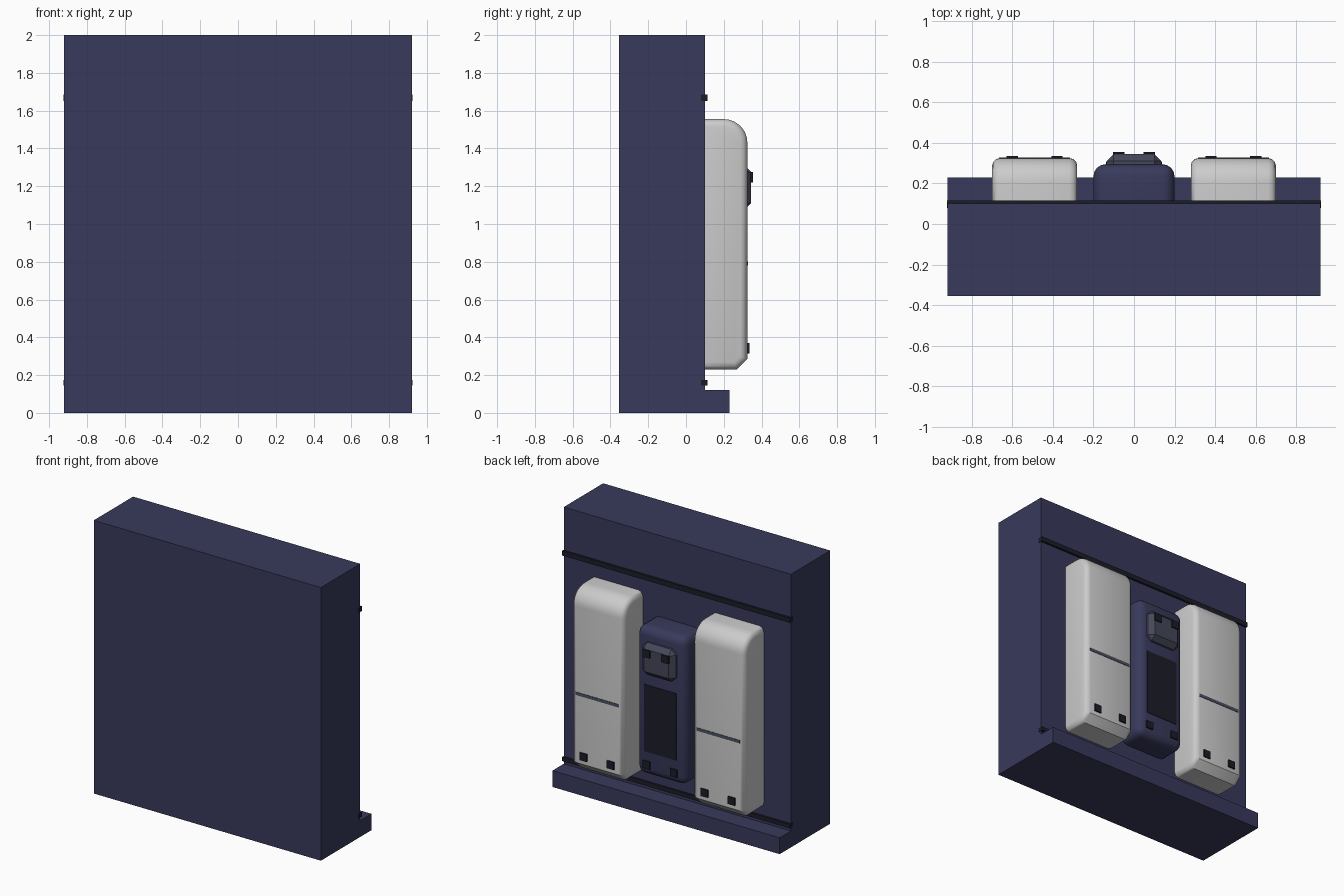
import bpy, bmesh
from math import sin, cos, pi, radians

if "Cube" in bpy.data.objects:
    bpy.data.objects.remove(bpy.data.objects["Cube"])


def material(name, rgb):
    m = bpy.data.materials.new(name)
    m.diffuse_color = (*rgb, 1)
    m.use_nodes = True
    m.node_tree.nodes["Principled BSDF"].inputs["Base Color"].default_value = m.diffuse_color
    return m


NAVY = material("navy", (0.040, 0.042, 0.105))
SLATE = material("slate", (0.060, 0.062, 0.100))
DARK = material("dark", (0.012, 0.012, 0.022))
LINE = material("line", (0.070, 0.080, 0.130))


def finish(bm, name, mat=None, smooth=False):
    bmesh.ops.recalc_face_normals(bm, faces=bm.faces)
    mesh = bpy.data.meshes.new(name)
    bm.to_mesh(mesh)
    bm.free()
    ob = bpy.data.objects.new(name, mesh)
    bpy.context.collection.objects.link(ob)
    if mat:
        mesh.materials.append(mat)
    if smooth:
        bpy.ops.object.select_all(action='DESELECT')
        ob.select_set(True)
        bpy.context.view_layer.objects.active = ob
        bpy.ops.object.shade_smooth_by_angle(angle=radians(32))
    return ob


def box(name, x, y, z, mat=None, bevel=0, segments=1):
    """Box from (min, max) ranges, with optional bevel on all edges."""
    bm = bmesh.new()
    bmesh.ops.create_cube(bm, size=1)
    for v in bm.verts:
        v.co = [r[0] + (c + 0.5) * (r[1] - r[0]) for r, c in zip((x, y, z), v.co)]
    if bevel:
        bmesh.ops.bevel(bm, geom=bm.edges[:], offset=bevel, segments=segments,
                        profile=0.5, affect='EDGES')
    return finish(bm, name, mat, segments > 1)


def extrude_x(name, profile, x0, x1, mat=None, bevel=0, segments=1):
    """Extrude a (y, z) profile along x; bevel rounds the two end outlines."""
    bm = bmesh.new()
    face = bm.faces.new([bm.verts.new((x0, y, z)) for y, z in profile])
    new = bmesh.ops.extrude_face_region(bm, geom=[face])["geom"]
    bmesh.ops.translate(bm, vec=(x1 - x0, 0, 0),
                        verts=[g for g in new if isinstance(g, bmesh.types.BMVert)])
    if bevel:
        rim = [e for e in bm.edges if abs(e.verts[0].co.x - e.verts[1].co.x) < 1e-6]
        bmesh.ops.bevel(bm, geom=rim, offset=bevel, segments=segments,
                        profile=0.5, affect='EDGES')
    return finish(bm, name, mat, segments > 1)


# Wall with the floor ledge along its back
extrude_x("wall", [(-0.355, 0), (0.23, 0), (0.23, 0.12), (0.10, 0.12),
                   (0.10, 2), (-0.355, 2)], -0.92, 0.92, NAVY)

# Dark rails across the wall
for name, z in (("upper_rail", (1.65, 1.685)), ("lower_rail", (0.145, 0.175))):
    box(name, (-0.923, 0.923), (0.08, 0.115), z, DARK)

# Two tall pale units: rounded shoulder above, chamfer below
R = 0.125
arc = [(0.20 + R * sin(a), 1.43 + R * cos(a))
       for a in (i * pi / 16 for i in range(9))]
unit = arc + [(0.325, 0.285), (0.27, 0.23), (0.03, 0.23), (0.03, 1.555)]
for side, cx in (("left", -0.49), ("right", 0.49)):
    extrude_x(side + "_unit", unit, cx - 0.21, cx + 0.21, None, 0.038, 3)
    box(side + "_unit_seam", (cx - 0.175, cx + 0.175), (0.30, 0.328),
        (0.78, 0.802), LINE)
    for i, dx in enumerate((-0.11, 0.11)):
        box(f"{side}_unit_stud_{i + 1}", (cx + dx - 0.028, cx + dx + 0.028),
            (0.30, 0.335), (0.315, 0.37), DARK)

# Centre unit with soft edges
box("centre_unit", (-0.20, 0.20), (0.0, 0.295), (0.32, 1.405), NAVY, 0.06, 4)
box("centre_panel", (-0.13, 0.13), (0.27, 0.299), (0.50, 0.99), DARK)

# Raised chamfered head box on the centre unit
box("head_box", (-0.135, 0.135), (0.22, 0.345), (1.075, 1.31), SLATE, 0.035)

# Studs on the head box and at the foot of the centre unit
for i, s in enumerate((-1, 1)):
    box(f"head_stud_{i + 1}", (s * 0.076 - 0.028, s * 0.076 + 0.028),
        (0.32, 0.355), (1.22, 1.275), DARK)
    box(f"centre_stud_{i + 1}", (s * 0.11 - 0.028, s * 0.11 + 0.028),
        (0.26, 0.305), (0.378, 0.433), DARK)
